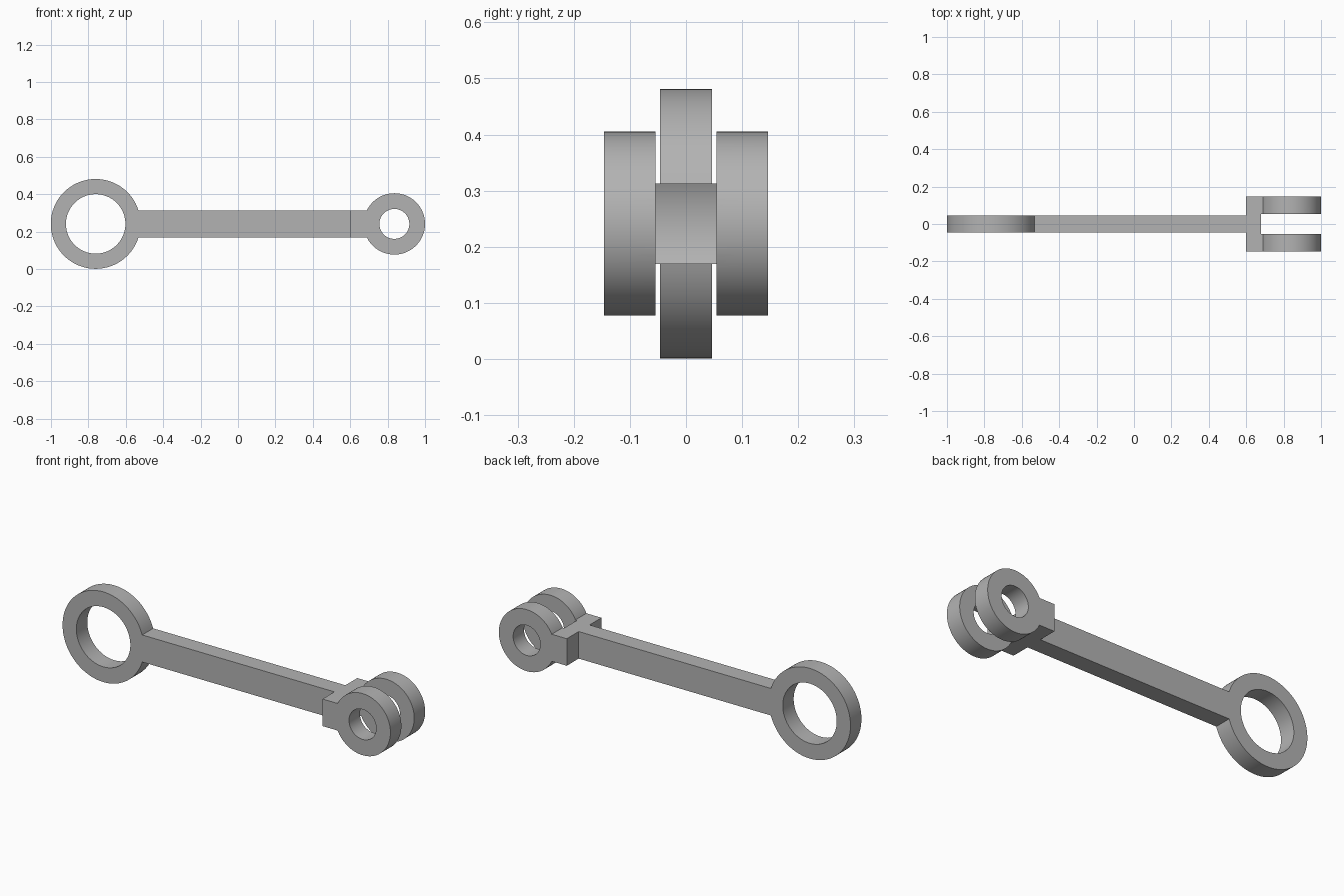
import bpy, bmesh, math

if "Cube" in bpy.data.objects:
    bpy.data.objects.remove(bpy.data.objects["Cube"], do_unlink=True)

AXIS_Z = 0.241       # height of both bores
STEM_HALF = 0.072    # half height of the rod and fork neck
JOINT_X = 0.6        # where the rod meets the fork
SEGMENTS = 96

steel = bpy.data.materials.new("grey steel")
steel.use_nodes = True
color = (0.45, 0.45, 0.45, 1)
steel.diffuse_color = color
steel.node_tree.nodes["Principled BSDF"].inputs["Base Color"].default_value = color


def arc(cx, radius, start, end, count):
    """Points on an arc in the XZ plane, both ends included."""
    return [(cx + radius * math.cos(start + (end - start) * i / count),
             AXIS_Z + radius * math.sin(start + (end - start) * i / count))
            for i in range(count + 1)]


def circle(cx, radius):
    return arc(cx, radius, 0, math.tau, SEGMENTS)[:-1]


def eye_with_stem(cx, radius, stem_x):
    """Round eye outline that runs into a straight stem ending at stem_x."""
    gap = math.asin(STEM_HALF / radius)
    facing = 0 if stem_x > cx else math.pi
    outline = arc(cx, radius, facing + gap, facing + math.tau - gap, SEGMENTS)
    # Close the stem from the last arc point back to the first
    outline += [(stem_x, outline[-1][1]), (stem_x, outline[0][1])]
    return outline


def plate(name, loops, half_width):
    """Fill the outline (and holes) and extrude it symmetrically along y."""
    bm = bmesh.new()
    edges = []
    for loop in loops:
        verts = [bm.verts.new((x, -half_width, z)) for x, z in loop]
        edges += [bm.edges.new((a, b)) for a, b in zip(verts, verts[1:] + verts[:1])]
    bmesh.ops.triangle_fill(bm, edges=edges, use_beauty=True)
    side = bmesh.ops.extrude_face_region(bm, geom=bm.faces[:], use_keep_orig=True)
    moved = [g for g in side["geom"] if isinstance(g, bmesh.types.BMVert)]
    bmesh.ops.translate(bm, verts=moved, vec=(0, 2 * half_width, 0))
    bmesh.ops.recalc_face_normals(bm, faces=bm.faces[:])
    mesh = bpy.data.meshes.new(name)
    bm.to_mesh(mesh)
    bm.free()
    mesh.materials.append(steel)
    obj = bpy.data.objects.new(name, mesh)
    bpy.context.collection.objects.link(obj)
    return obj


# Large eye and rod in one flat piece
BIG_X, SMALL_X = -0.761, 0.836
rod = plate("rod_with_large_eye",
            [eye_with_stem(BIG_X, 0.24, JOINT_X), circle(BIG_X, 0.159)], 0.046)

# Fork: a wide small eye, slotted by a round cutter to leave two lugs
fork = plate("fork_with_small_eyes",
             [eye_with_stem(SMALL_X, 0.164, JOINT_X), circle(SMALL_X, 0.08)], 0.146)
cutter = plate("slot_cutter", [circle(SMALL_X, 0.172)], 0.054)
cutter.hide_render = True
slot = fork.modifiers.new("slot", 'BOOLEAN')
slot.operation = 'DIFFERENCE'
slot.solver = 'EXACT'
slot.object = cutter
graph = bpy.context.evaluated_depsgraph_get()
slotted = bpy.data.meshes.new_from_object(fork.evaluated_get(graph))
fork.modifiers.clear()
fork.data = slotted
bpy.data.objects.remove(cutter, do_unlink=True)

# Smooth the round walls, keep the corners sharp
bpy.ops.object.select_all(action='DESELECT')
for part in (rod, fork):
    part.select_set(True)
bpy.context.view_layer.objects.active = rod
bpy.ops.object.shade_smooth_by_angle(angle=math.radians(25))
